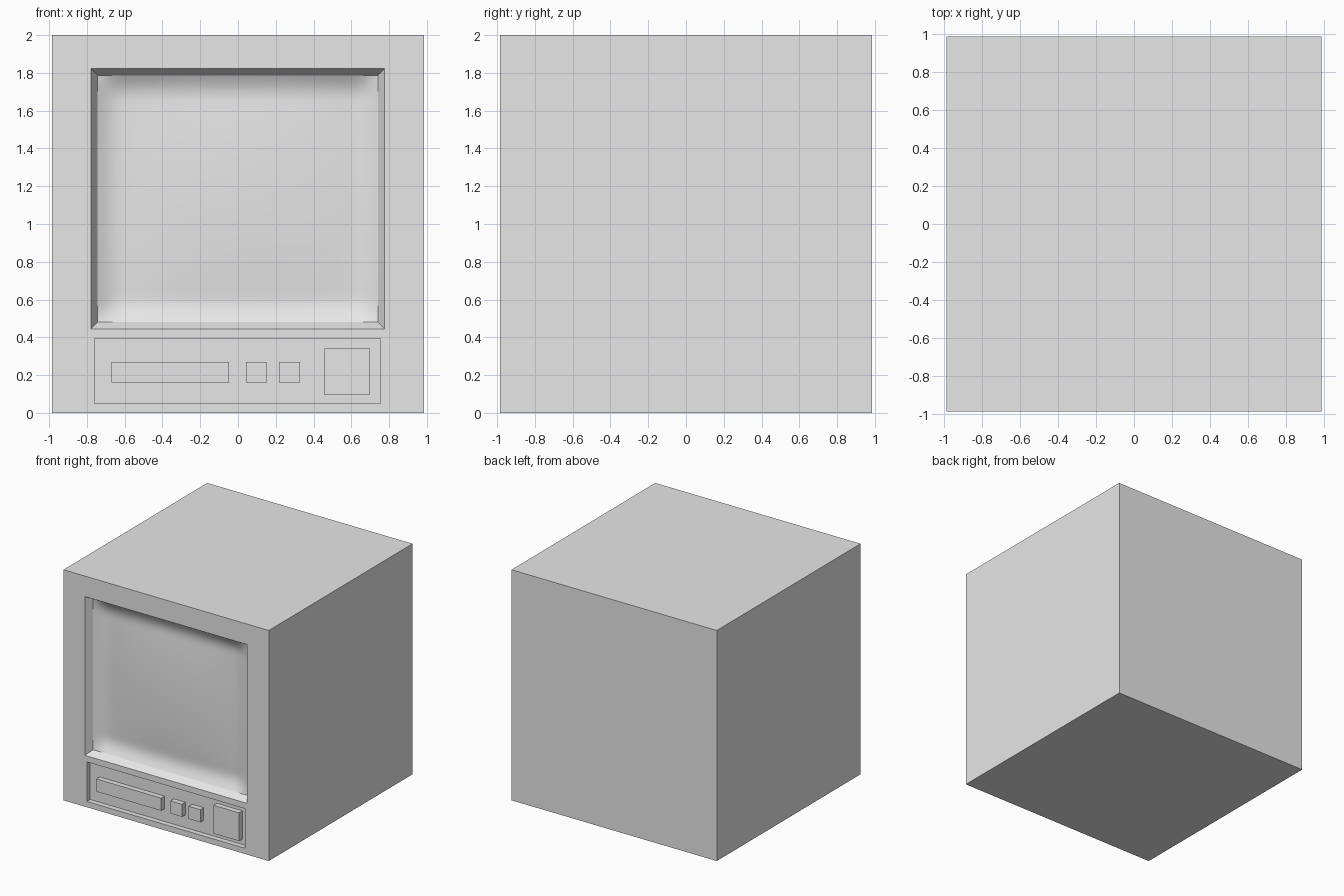
import bpy
import bmesh

if "Cube" in bpy.data.objects:
    bpy.data.objects.remove(bpy.data.objects["Cube"])

grey = bpy.data.materials.new("light grey plastic")
grey.use_nodes = True
grey.diffuse_color = (0.8, 0.8, 0.8, 1)
grey.node_tree.nodes["Principled BSDF"].inputs["Base Color"].default_value = (0.8, 0.8, 0.8, 1)

HALF = 0.985
FRONT = -HALF
BEZEL_DEPTH = 0.06
PANEL_DEPTH = 0.045


def make_object(name, bm):
    bmesh.ops.recalc_face_normals(bm, faces=bm.faces)
    mesh = bpy.data.meshes.new(name)
    bm.to_mesh(mesh)
    bm.free()
    mesh.materials.append(grey)
    obj = bpy.data.objects.new(name, mesh)
    bpy.context.collection.objects.link(obj)
    return obj


def loft(name, rings):
    """Solid through rectangles (x0, x1, z0, z1, y), capped at both ends."""
    bm = bmesh.new()
    loops = [[bm.verts.new(p) for p in ((x0, y, z0), (x1, y, z0), (x1, y, z1), (x0, y, z1))]
             for x0, x1, z0, z1, y in rings]
    for a, b in zip(loops, loops[1:]):
        for i in range(4):
            j = (i + 1) % 4
            bm.faces.new((a[i], a[j], b[j], b[i]))
    bm.faces.new(loops[0])
    bm.faces.new(loops[-1])
    return make_object(name, bm)


def block(name, rect, y0, y1):
    return loft(name, [(*rect, y0), (*rect, y1)])


def grow(rect, d):
    x0, x1, z0, z1 = rect
    return x0 - d, x1 + d, z0 - d, z1 + d


# Cabinet
cabinet = block("cabinet", (-HALF, HALF, 0, 2), FRONT, HALF)

# Tapered screen opening with a pocket behind it, and the control panel recess
opening = (-0.744, 0.741, 0.48, 1.787)
panel = (-0.76, 0.755, 0.05, 0.393)
cutters = [
    loft("screen_cutter", [(*grow(opening, 0.0525), FRONT - 0.03),
                           (*opening, FRONT + BEZEL_DEPTH),
                           (*opening, FRONT + 0.2)]),
    block("panel_cutter", panel, FRONT - 0.03, FRONT + PANEL_DEPTH),
]
for cutter in cutters:
    mod = cabinet.modifiers.new(cutter.name, "BOOLEAN")
    mod.operation = "DIFFERENCE"
    mod.solver = "EXACT"
    mod.object = cutter
bpy.context.view_layer.update()
carved = bpy.data.meshes.new_from_object(cabinet.evaluated_get(bpy.context.evaluated_depsgraph_get()))
cabinet.modifiers.clear()
cabinet.data = carved
for cutter in cutters:
    bpy.data.objects.remove(cutter)


# Screen: rim slopes inward, centre swells gently forward
def rim(u):
    t = min(1, (1 - abs(u)) / 0.2)
    return 1 - (1 - t) ** 2


N = 40
x0, x1, z0, z1 = opening
bm = bmesh.new()
bmesh.ops.create_grid(bm, x_segments=N, y_segments=N, size=1)
for v in bm.verts:
    u, w = v.co.x, v.co.y
    depth = BEZEL_DEPTH + 0.05 * rim(u) * rim(w) - 0.035 * (1 - u * u) * (1 - w * w)
    v.co = ((x0 + x1) / 2 + u * (x1 - x0) / 2, FRONT + depth, (z0 + z1) / 2 + w * (z1 - z0) / 2)
for f in bm.faces:
    f.smooth = True
screen = make_object("screen", bm)
if screen.data.polygons[0].normal.y > 0:
    screen.data.flip_normals()

# Controls standing on the panel, flush with the cabinet front
controls = {
    "disk_slot": (-0.67, -0.047, 0.16, 0.27),
    "small_button_right": (0.042, 0.153, 0.16, 0.27),
    "small_button_left": (0.217, 0.328, 0.16, 0.27),
    "power_button": (0.455, 0.70, 0.097, 0.342),
}
for name, rect in controls.items():
    block(name, rect, FRONT, FRONT + PANEL_DEPTH + 0.005)
